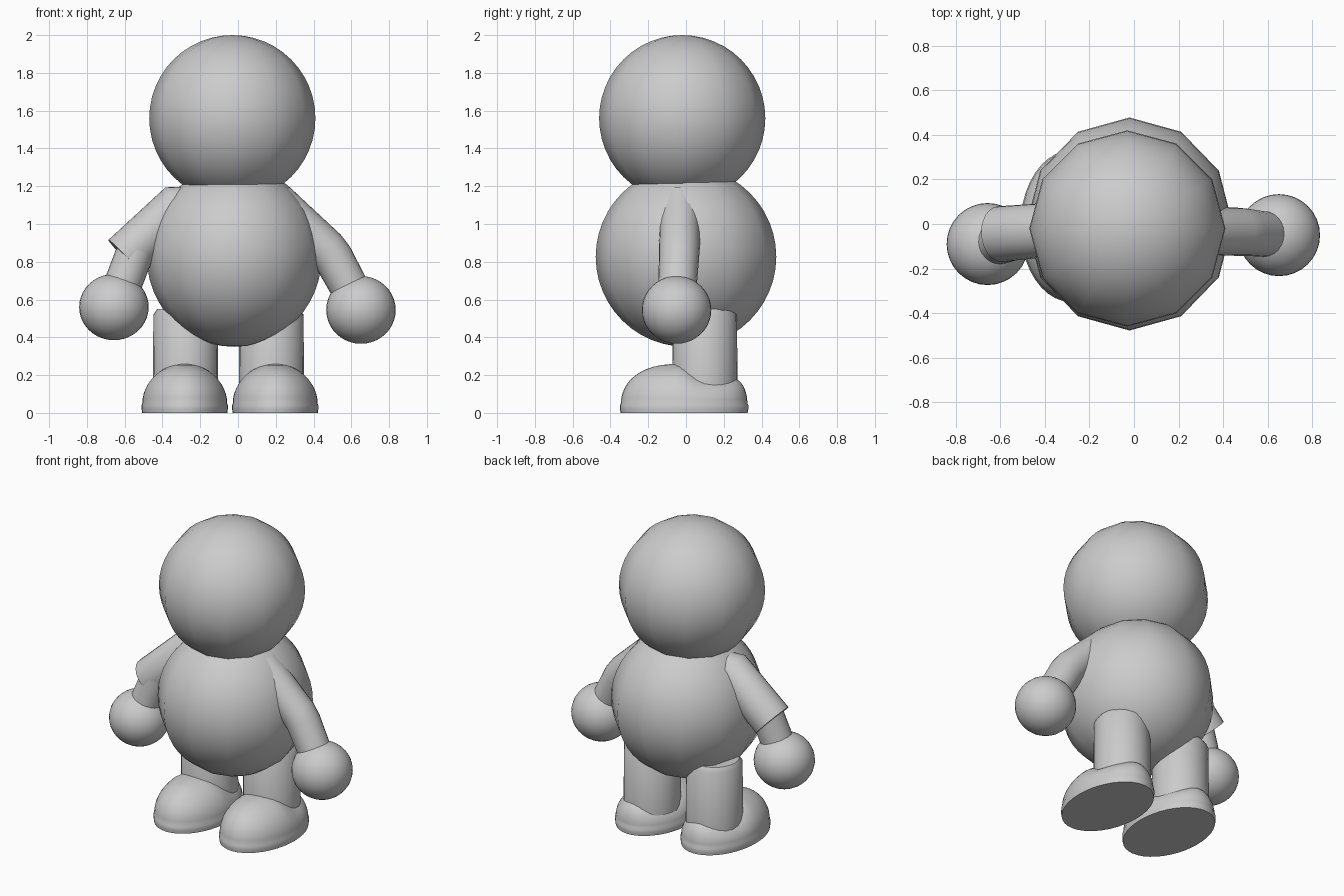
import bpy, bmesh, math
from mathutils import Vector

if "Cube" in bpy.data.objects:
    bpy.data.objects.remove(bpy.data.objects["Cube"], do_unlink=True)

GREY = (0.6, 0.6, 0.6, 1)
grey = bpy.data.materials.new("plain grey")
grey.use_nodes = True
grey.diffuse_color = GREY
grey.node_tree.nodes["Principled BSDF"].inputs["Base Color"].default_value = GREY


def finish(name, bm, angle=50):
    """Turn a bmesh into a smooth-shaded grey object."""
    bmesh.ops.recalc_face_normals(bm, faces=bm.faces)
    mesh = bpy.data.meshes.new(name)
    bm.to_mesh(mesh)
    bm.free()
    mesh.materials.append(grey)
    obj = bpy.data.objects.new(name, mesh)
    bpy.context.collection.objects.link(obj)
    bpy.ops.object.select_all(action='DESELECT')
    obj.select_set(True)
    bpy.context.view_layer.objects.active = obj
    bpy.ops.object.shade_smooth_by_angle(angle=math.radians(angle))
    return obj


def ball(name, center, radii, segments, rings):
    bm = bmesh.new()
    bmesh.ops.create_uvsphere(bm, u_segments=segments, v_segments=rings, radius=1)
    bmesh.ops.scale(bm, vec=radii, verts=bm.verts)
    bmesh.ops.translate(bm, vec=center, verts=bm.verts)
    return finish(name, bm)


def loft(name, rings, angle=50):
    """Skin a list of equal point rings and cap both ends."""
    bm = bmesh.new()
    loops = [[bm.verts.new(p) for p in ring] for ring in rings]
    n = len(loops[0])
    for a, b in zip(loops, loops[1:]):
        for i in range(n):
            j = (i + 1) % n
            bm.faces.new((a[i], a[j], b[j], b[i]))
    bm.faces.new(loops[0])
    bm.faces.new(loops[-1])
    return finish(name, bm, angle)


def tube(name, path, radii, sides=24):
    """Round limb through the path points, one radius per point."""
    pts = [Vector(p) for p in path]
    rings = []
    for i, p in enumerate(pts):
        into = (p - pts[i - 1]).normalized() if i else Vector()
        out = (pts[i + 1] - p).normalized() if i < len(pts) - 1 else Vector()
        d = (into + out).normalized()
        u = d.cross(Vector((0, 1, 0))).normalized()
        v = d.cross(u)
        turn = [2 * math.pi * k / sides for k in range(sides)]
        rings.append([p + radii[i] * (u * math.cos(t) + v * math.sin(t)) for t in turn])
    return loft(name, rings)


def shoe(name, cx, sides=40, steps=12):
    """Flat sole, domed toe and a lower, boxier heel."""
    def ring(width, phi, z=None):
        pts = []
        for k in range(sides):
            t = 2 * math.pi * k / sides
            c = max(math.cos(phi), 0.02)
            power = 0.75 if math.sin(t) < 0 else 0.28
            y = 0.34 * width * math.sin(t) * c ** power
            s = min(max((y + 0.03) / 0.15, 0), 1)
            height = 0.21 - 0.06 * s * s * (3 - 2 * s)
            pts.append((cx + 0.228 * width * math.cos(t) * c, y - 0.01,
                        0.05 + height * math.sin(phi) if z is None else z))
        return pts

    rings = [ring(0.99, 0, 0), ring(1, 0, 0.02), ring(1, 0, 0.04)]
    rings += [ring(0.985, math.pi / 2 * k / steps) for k in range(steps + 1)]
    return loft(name, rings)


# Head and round body, faceted around the vertical axis
ball("head", (-0.03, -0.02, 1.56), (0.44, 0.44, 0.44), 12, 24)
ball("body", (-0.02, 0, 0.827), (0.463, 0.478, 0.477), 12, 24)

# Right arm: short sleeve, bare forearm, hand
tube("right_sleeve",
     [(-0.25, -0.02, 1.14), (-0.31, -0.02, 1.10), (-0.60, -0.045, 0.825)],
     [0.07, 0.12, 0.125])
tube("right_forearm", [(-0.53, -0.06, 0.89), (-0.64, -0.09, 0.60)], [0.1, 0.1])
ball("right_hand", (-0.657, -0.09, 0.56), (0.184, 0.184, 0.175), 32, 20)

# Left arm: one bent limb and hand
tube("left_arm",
     [(0.2, -0.03, 1.12), (0.465, -0.035, 0.87), (0.505, -0.037, 0.82), (0.63, -0.05, 0.59)],
     [0.105, 0.108, 0.106, 0.1])
ball("left_hand", (0.651, -0.05, 0.545), (0.184, 0.184, 0.179), 32, 20)

# Legs and shoes
for side, leg_x, shoe_x in (("right", -0.278, -0.282), ("left", 0.177, 0.197)):
    tube(side + "_leg", [(leg_x, 0.1, 0.12), (leg_x, 0.1, 0.52), (leg_x, 0.1, 0.55)],
         [0.173, 0.17, 0.15])
    shoe(side + "_shoe", shoe_x)
